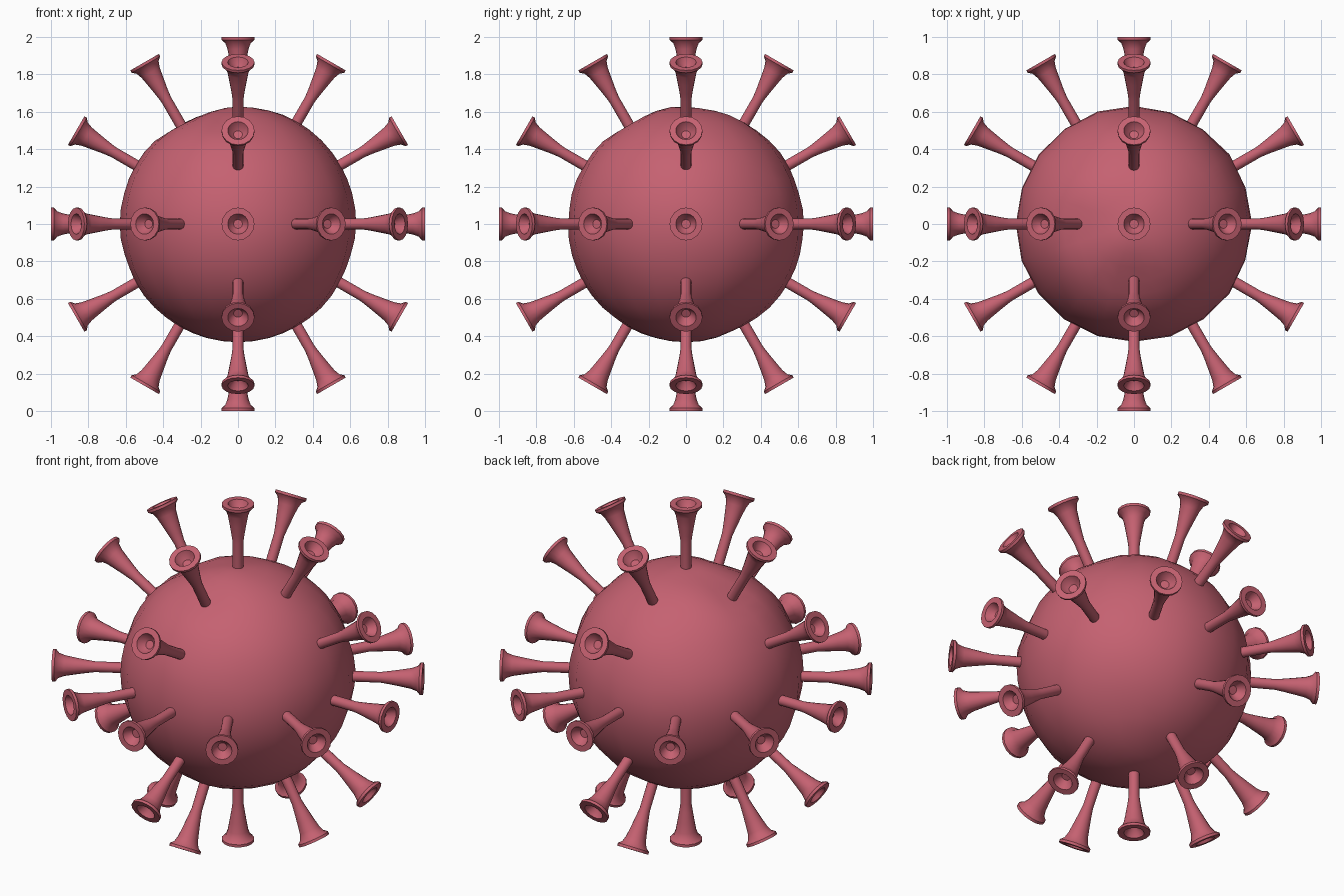
import bpy, bmesh, math
from mathutils import Vector, noise

if "Cube" in bpy.data.objects:
    bpy.data.objects.remove(bpy.data.objects["Cube"])

mat = bpy.data.materials.new("rose")
mat.diffuse_color = (0.56, 0.12, 0.165, 1)
mat.use_nodes = True
mat.node_tree.nodes["Principled BSDF"].inputs["Base Color"].default_value = mat.diffuse_color
CENTRE = Vector((0, 0, 1))


def finish(bm, name, angle):
    me = bpy.data.meshes.new(name)
    bmesh.ops.recalc_face_normals(bm, faces=bm.faces)
    bm.to_mesh(me)
    bm.free()
    me.materials.append(mat)
    ob = bpy.data.objects.new(name, me)
    bpy.context.collection.objects.link(ob)
    bpy.ops.object.select_all(action='DESELECT')
    ob.select_set(True)
    bpy.context.view_layer.objects.active = ob
    bpy.ops.object.shade_smooth_by_angle(angle=math.radians(angle))
    return ob


# Body: coarse ball with shallow dents
bm = bmesh.new()
bmesh.ops.create_uvsphere(bm, u_segments=20, v_segments=24, radius=0.632)
dents = [((-0.5, 0.0, 0.87), 0.02), ((0, -0.5, 0.87), 0.025), ((-0.15, 0.15, 1), 0.012),
         ((0.6, -0.6, -0.5), 0.012), ((0.5, 0.5, -0.7), 0.015)]
for v in bm.verts:
    d = v.co.normalized()
    r = 0.632 - 0.014 * max(0, noise.noise(d * 2.6))
    for p, depth in dents:
        r -= depth * math.exp(-((d - Vector(p).normalized()).length / 0.2) ** 2)
    v.co = d * r + CENTRE
finish(bm, "body", 60)

# Spike: lathed profile (radius, distance from centre), flared end with a cupped rim
PROFILE = [(0.029, 0.55), (0.029, 0.77), (0.036, 0.82), (0.046, 0.88), (0.056, 0.935),
           (0.068, 0.967), (0.088, 0.984), (0.088, 0.999), (0.055, 0.999), (0.044, 0.975), (0.024, 0.955)]
SIDES = 16


def spike(direction, name):
    bm = bmesh.new()
    q = direction.to_track_quat('Z', 'Y')
    rings = []
    for r, h in PROFILE:
        rings.append([bm.verts.new(CENTRE + q @ Vector((r * math.cos(a), r * math.sin(a), h)))
                      for a in (2 * math.pi * i / SIDES for i in range(SIDES))])
    for lo, hi in zip(rings, rings[1:]):
        for i in range(SIDES):
            j = (i + 1) % SIDES
            bm.faces.new((lo[i], lo[j], hi[j], hi[i]))
    bm.faces.new(rings[0][::-1])
    bm.faces.new(rings[-1])
    finish(bm, name, 35)


# Three great circles of twelve spikes, sharing the six axis spikes
directions = {}
for plane in range(3):
    for k in range(12):
        a = k * math.pi / 6
        c, s = math.cos(a), math.sin(a)
        d = ((c, s, 0), (c, 0, s), (0, c, s))[plane]
        directions[tuple(round(x, 3) + 0.0 for x in d)] = Vector(d)
for i, d in enumerate(directions.values()):
    spike(d, f"spike_{i + 1}")
